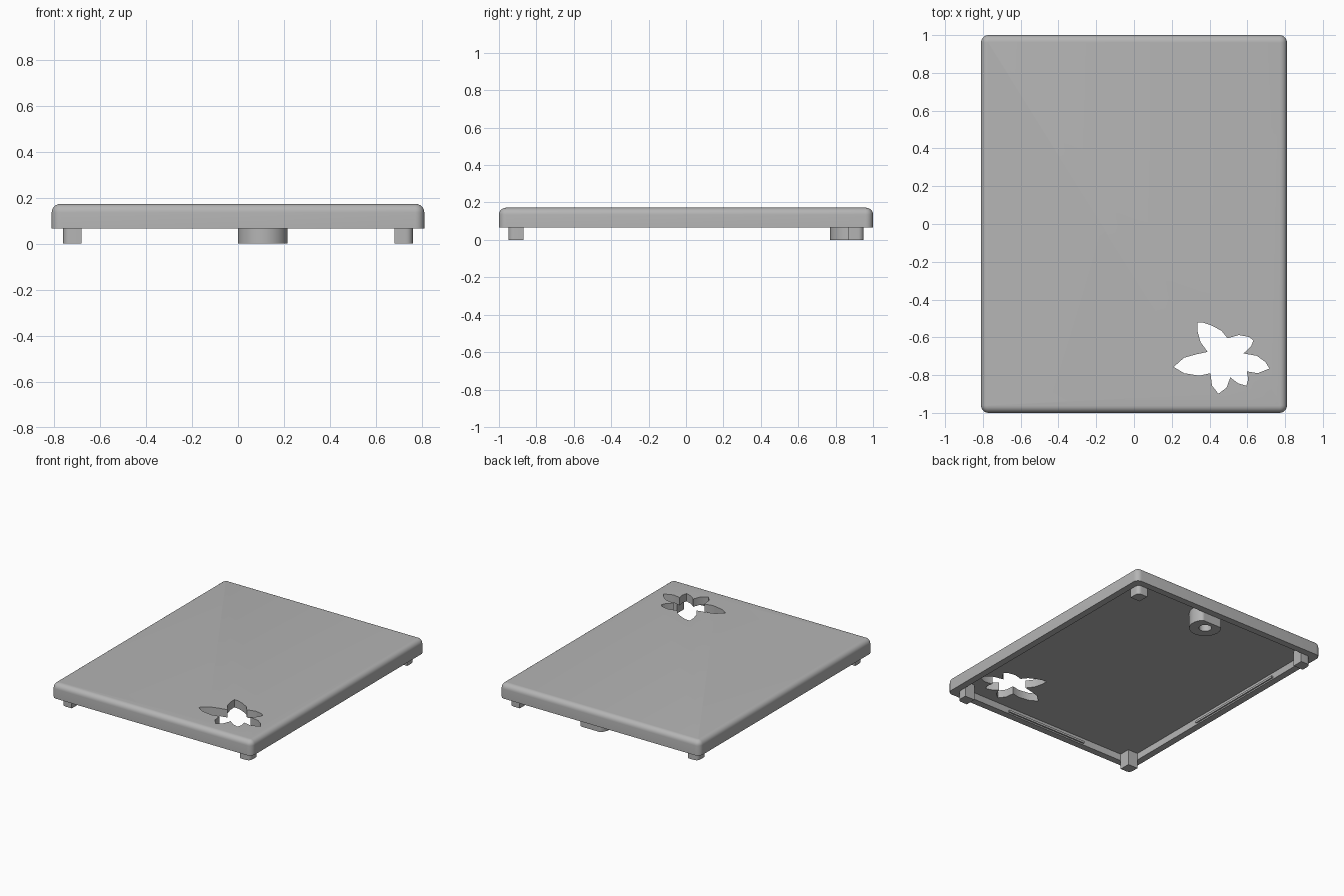
import bpy, bmesh
from math import pi, sin, cos, radians

cube = bpy.data.objects.get("Cube")
if cube:
    bpy.data.objects.remove(cube, do_unlink=True)

HALF_X, HALF_Y = 0.81, 1.0
RIM_Z, CEILING_Z, TOP_Z = 0.065, 0.115, 0.172
WALL, ROUND = 0.05, 0.04

grey = bpy.data.materials.new("plain grey")
grey.use_nodes = True
GREY = (0.46, 0.46, 0.46, 1)
grey.diffuse_color = GREY
grey.node_tree.nodes["Principled BSDF"].inputs["Base Color"].default_value = GREY


def rounded_rect(hx, hy, r, z, steps=6):
    """Closed ring of points around a rounded rectangle."""
    ring = []
    for i, (sx, sy) in enumerate([(1, 1), (-1, 1), (-1, -1), (1, -1)]):
        for k in range(steps + 1):
            a = (i + k / steps) * pi / 2
            ring.append((sx * (hx - r) + r * cos(a), sy * (hy - r) + r * sin(a), z))
    return ring


def loft(name, rings):
    """Skin rings of equal length and cap both ends."""
    bm = bmesh.new()
    loops = [[bm.verts.new(p) for p in ring] for ring in rings]
    for a, b in zip(loops, loops[1:]):
        for i in range(len(a)):
            j = (i + 1) % len(a)
            bm.faces.new((a[i], a[j], b[j], b[i]))
    bm.faces.new(loops[0])
    bm.faces.new(loops[-1])
    bmesh.ops.recalc_face_normals(bm, faces=bm.faces)
    mesh = bpy.data.meshes.new(name)
    bm.to_mesh(mesh)
    bm.free()
    mesh.materials.append(grey)
    obj = bpy.data.objects.new(name, mesh)
    bpy.context.collection.objects.link(obj)
    return obj


def soften(obj):
    """Smooth curved sides, keep level faces flat and corners sharp."""
    for face in obj.data.polygons:
        face.use_smooth = abs(face.normal.z) < 0.995
    obj.data.set_sharp_from_angle(angle=radians(35))


# Lid: hollow underside, rim, outer wall, rounded top edge
inner = [rounded_rect(HALF_X - WALL, HALF_Y - WALL, 0.03, z) for z in (CEILING_Z, RIM_Z)]
outer = [rounded_rect(HALF_X, HALF_Y, ROUND, RIM_Z)]
for k in range(7):
    a = k / 6 * pi / 2
    inset = 0.037 * (1 - cos(a))
    outer.append(rounded_rect(HALF_X - inset, HALF_Y - inset, ROUND - inset,
                              TOP_Z - 0.037 * (1 - sin(a))))
lid = loft("lid", inner + outer)

# Flower-shaped opening through the lid
flower = [
    (.335, -.52), (.37, -.523), (.41, -.537), (.463, -.565), (.495, -.605),
    (.555, -.588), (.61, -.598), (.632, -.617), (.62, -.648), (.58, -.685),
    (.65, -.698), (.695, -.73), (.717, -.765), (.655, -.79), (.597, -.78),
    (.605, -.82), (.595, -.857), (.55, -.843), (.51, -.812),
    (.49, -.867), (.447, -.899), (.413, -.855), (.405, -.79),
    (.346, -.803), (.265, -.79), (.21, -.757), (.265, -.708), (.33, -.69), (.39, -.677),
    (.352, -.625), (.337, -.57),
]
cutter = loft("flower_cutter", [[(x, y, z) for x, y in flower] for z in (0.02, 0.3)])
cutter.hide_render = True
cut = lid.modifiers.new("flower_opening", "BOOLEAN")
cut.operation, cut.solver, cut.object = "DIFFERENCE", "EXACT", cutter
bpy.context.view_layer.objects.active = lid
bpy.ops.object.modifier_apply(modifier=cut.name)
bpy.data.objects.remove(cutter, do_unlink=True)
soften(lid)

# Corner feet, rounded on the outer corner
SIZE, R = 0.08, 0.03
X, Y = HALF_X - WALL, HALF_Y - WALL
for side, sx in (("left", 1), ("right", -1)):
    for end, sy in (("front", -1), ("back", 1)):
        plan = [(X - SIZE, Y - SIZE), (X, Y - SIZE)]
        plan += [(X - R + R * cos(k * pi / 12), Y - R + R * sin(k * pi / 12)) for k in range(7)]
        plan += [(X - SIZE, Y)]
        soften(loft(f"{end}_{side}_foot",
                    [[(sx * x, sy * y, z) for x, y in plan] for z in (0, CEILING_Z + 0.01)]))


# Screw boss with a blind hole, trimmed flat against the back wall
def boss_ring(r, z):
    return [(0.108 + r * cos(i * pi / 24), min(0.878 + r * sin(i * pi / 24), Y), z)
            for i in range(48)]


soften(loft("screw_boss", [boss_ring(0.108, CEILING_Z + 0.01), boss_ring(0.108, 0),
                           boss_ring(0.043, 0), boss_ring(0.043, CEILING_Z)]))


# Thin snap ridges along the inner walls
def ridge(name, x, y, hx, hy):
    loft(name, [[(x + sx * hx, y + sy * hy, z) for sx, sy in ((1, 1), (-1, 1), (-1, -1), (1, -1))]
                for z in (0.075, 0.09)])


for s, end, side in ((-1, "front", "right"), (1, "back", "left")):
    ridge(f"{end}_snap_ridge", -0.02, s * Y, 0.33, 0.01)
    ridge(f"{side}_snap_ridge", s * X, 0.155, 0.01, 0.4)
